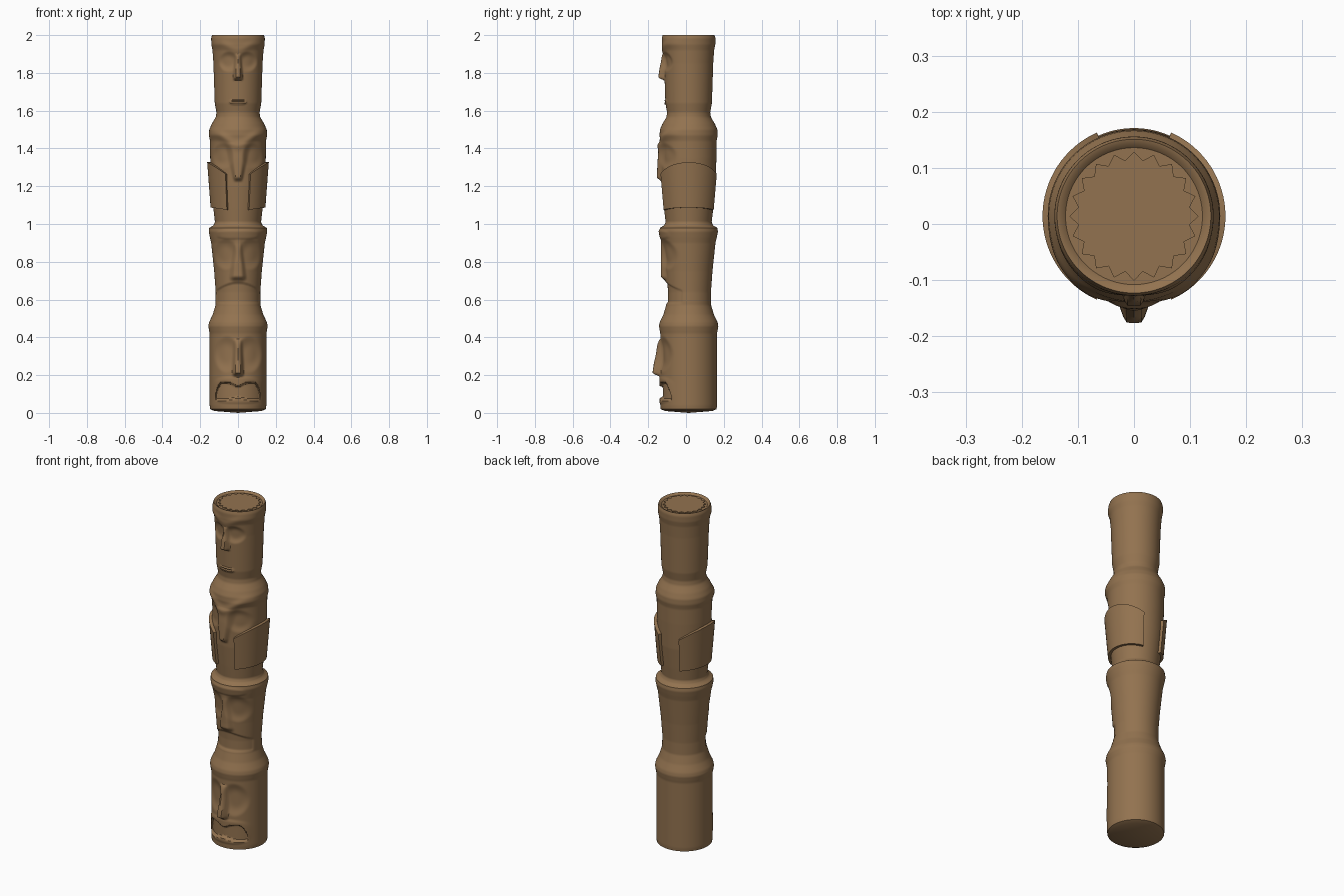
import bpy, bmesh, math
from mathutils import Vector

SEG, ROWS, OFF = 144, 320, 0.014

cube = bpy.data.objects.get("Cube")
if cube:
    bpy.data.objects.remove(cube)

wood = bpy.data.materials.new("carved wood brown")
wood.use_nodes = True
colour = (0.29, 0.17, 0.079, 1)
wood.diffuse_color = colour
wood.node_tree.nodes["Principled BSDF"].inputs["Base Color"].default_value = colour

# Outline of the pole as (height, radius)
OUTLINE = [(0.02, .148), (.04, .15), (.42, .15), (.435, .153), (.46, .157), (.48, .153),
           (.52, .134), (.57, .119), (.64, .118), (.75, .126), (.9, .142), (.93, .149),
           (.96, .155), (.98, .152), (.992, .13), (1.01, .122), (1.08, .13), (1.2, .142),
           (1.35, .147), (1.44, .148), (1.47, .154), (1.5, .152), (1.53, .139),
           (1.565, .118), (1.59, .114), (1.64, .123), (1.85, .13), (1.92, .135),
           (1.95, .141), (1.985, .142), (2.0, .137)]


def smooth(t):
    t = max(0.0, min(1.0, t))
    return t * t * (3 - 2 * t)


def radius(z):
    for (z0, r0), (z1, r1) in zip(OUTLINE, OUTLINE[1:]):
        if z <= z1:
            return r0 + (r1 - r0) * max(0, (z - z0) / (z1 - z0))
    return OUTLINE[-1][1]


def pad(x, z, cx, cz, wx, wz, h, soft=.6, power=4):
    """Rounded raised (or sunk) patch, mirrored in x by the caller."""
    e = abs((x - cx) / wx) ** power + abs((z - cz) / wz) ** power
    return h * smooth((1 - e) / soft)


def nose(x, z, top, tip, w_top, w_tip, h, grow=1.0):
    """Wedge that rises from the brow down to a blunt tip."""
    t = (top - z) / (top - tip)
    if t < 0 or t > 1.12:
        return 0
    w = w_top + (w_tip - w_top) * min(t, 1)
    fall = 1 - smooth((t - .95) / .15)
    return h * min(t, 1) ** grow * fall * smooth(1.6 * (1 - x / w))


def brow(x, z, mid, rise, half, thick, h):
    """Ridge that dips in the middle."""
    line = mid + rise * smooth(x / half)
    return h * math.exp(-((z - line) / thick) ** 2)


def carving(x, z):
    """Forward relief of the four stacked faces."""
    x = abs(x)
    if z > 1.6:       # top face
        return (brow(x, z, 1.92, .035, .1, .022, .006) + pad(x, z, .05, 1.86, .055, .055, -.012, .9, 2)
                + nose(x, z, 1.9, 1.77, .018, .03, .034, .6)
                + pad(x, z, 0, 1.645, .05, .012, .006) - pad(x, z, 0, 1.645, .045, .004, .005))
    if z > 1.03:      # beaked face
        return (brow(x, z, 1.42, .06, .13, .025, .011) + pad(x, z, .08, 1.36, .06, .07, -.011, .9, 2)
                + nose(x, z, 1.43, 1.24, .075, .028, .025, .5))
    if z > .5:        # broad nosed face
        lip = z + 3.2 * x * x
        mouth = smooth((.695 - lip) / .012) * smooth((z - .575) / .012) * smooth((.118 - x) / .01)
        return (pad(x, z, .065, .84, .065, .085, -.012, .9, 2)
                + nose(x, z, .92, .715, .02, .05, .024, .8)
                - .009 * mouth + pad(x, z, 0, .945, .12, .025, .004))
    # bottom face with an open frowning mouth
    top = .165 - .02 * math.exp(-(x / .03) ** 2) - 60 * max(0, x - .085) ** 2
    mouth = smooth((top - z) / .01) * smooth((z - .065 - .2 * max(0, .06 - x)) / .01)
    mouth *= smooth((.122 - x) / .01)
    return (pad(x, z, .06, .31, .07, .1, -.014, .9, 2) + nose(x, z, .39, .205, .026, .034, .042, .55)
            - .018 * mouth + pad(x, z, 0, .12, .135, .075, .005))


def finish(bm, name, angle=40):
    bmesh.ops.recalc_face_normals(bm, faces=bm.faces)
    mesh = bpy.data.meshes.new(name)
    bm.to_mesh(mesh)
    bm.free()
    obj = bpy.data.objects.new(name, mesh)
    bpy.context.collection.objects.link(obj)
    mesh.materials.append(wood)
    bpy.ops.object.select_all(action='DESELECT')
    obj.select_set(True)
    bpy.context.view_layer.objects.active = obj
    bpy.ops.object.shade_smooth_by_angle(angle=math.radians(angle))
    return obj


def ring(bm, z, r, relief):
    verts = []
    for i in range(SEG):
        a = 2 * math.pi * i / SEG
        x, y = r * math.sin(a), -r * math.cos(a)
        push = carving(x, z) * smooth(math.cos(a) * 2.2) if relief else 0
        verts.append(bm.verts.new((x, y + OFF - push, z)))
    return verts


def bridge(bm, a, b):
    n = len(a)
    for i in range(n):
        j = (i + 1) % n
        bm.faces.new((a[i], a[j], b[j], b[i]))


# Carved pole with a bevelled foot and a shallow rim on top
bm = bmesh.new()
rings = [ring(bm, .01, .125, False)]
rings += [ring(bm, z, radius(z), True) for z in (.02 + 1.98 * k / ROWS for k in range(ROWS + 1))]
rings += [ring(bm, 1.998, .13, False), ring(bm, 1.99, .122, False)]
for lower, upper in zip(rings, rings[1:]):
    bridge(bm, lower, upper)
bm.faces.new(rings[-1])
base = bm.verts.new((0, OFF, 0))
for i in range(SEG):
    bm.faces.new((rings[0][i], rings[0][(i + 1) % SEG], base))
finish(bm, "carved_pole")

# Jagged end-grain inlay on the top
bm = bmesh.new()
star = []
for i in range(40):
    a, r = math.tau * i / 40, (.115, .1)[i % 2]
    star.append(bm.verts.new((r * math.sin(a), OFF + r * math.cos(a), 1.988)))
face = bm.faces.new(star)
lid = bmesh.ops.extrude_face_region(bm, geom=[face])["geom"]
bmesh.ops.translate(bm, vec=Vector((0, 0, .006)),
                    verts=[v for v in lid if isinstance(v, bmesh.types.BMVert)])
finish(bm, "top_inlay", 30)

# Folded wings wrapped round the sides
for side, name in ((1, "left_wing"), (-1, "right_wing")):
    bm = bmesh.new()
    cols, rows = 32, 12
    layers = []
    for outer in (False, True):
        grid = []
        for i in range(cols + 1):
            s = 2 * i / cols - 1
            a = math.radians(66) * s
            low = 1.075 + .012 * (1 - s * s)
            high = 1.265 + .062 * (1 - s * s)
            column = []
            for k in range(rows + 1):
                t = k / rows
                z = low + (high - low) * t
                r = .145 + .018 * t if outer else radius(z) - .015
                column.append(bm.verts.new((side * r * math.cos(a), OFF + r * math.sin(a), z)))
            grid.append(column)
        layers.append(grid)
        for i in range(cols):
            for k in range(rows):
                bm.faces.new((grid[i][k], grid[i + 1][k], grid[i + 1][k + 1], grid[i][k + 1]))
    edge = [e for e in bm.edges if e.is_boundary]
    bmesh.ops.bridge_loops(bm, edges=edge)
    finish(bm, name)
